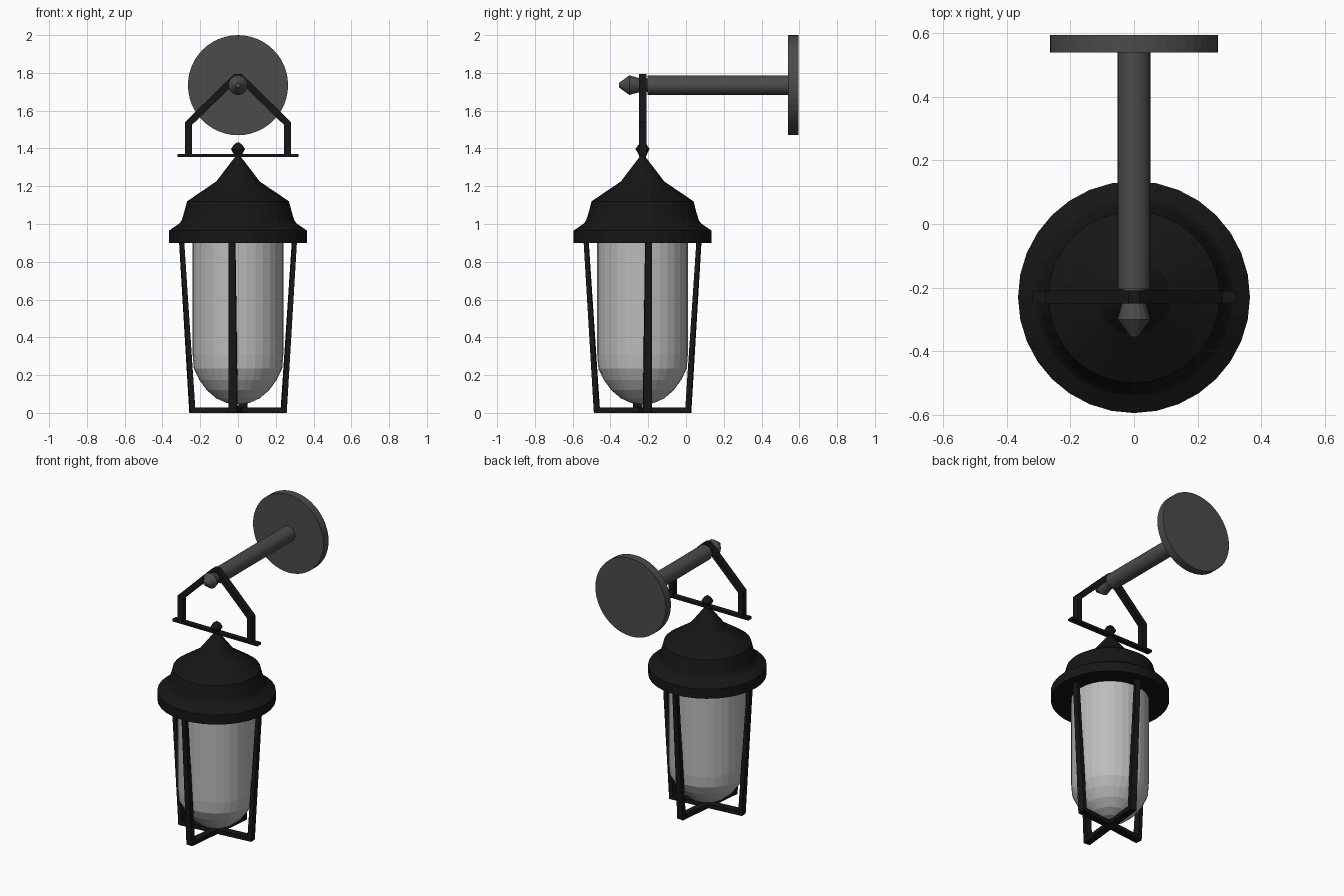
import bpy, bmesh, math
from mathutils import Vector, Matrix

if "Cube" in bpy.data.objects:
    bpy.data.objects.remove(bpy.data.objects["Cube"])

AXIS = Vector((0, -0.23, 0))   # vertical axis of the lantern
ARM_Z = 1.735


def material(name, v, a=1):
    m = bpy.data.materials.new(name)
    m.diffuse_color = (v, v, v, a)
    m.use_nodes = True
    m.node_tree.nodes["Principled BSDF"].inputs["Base Color"].default_value = m.diffuse_color
    return m


BLACK = material("black_iron", 0.008)
GREY = material("grey_iron", 0.07)
GLASS = material("glass", 0.5)


def finish(name, bm, mat):
    bmesh.ops.recalc_face_normals(bm, faces=bm.faces)
    me = bpy.data.meshes.new(name)
    bm.to_mesh(me)
    bm.free()
    me.materials.append(mat)
    ob = bpy.data.objects.new(name, me)
    bpy.context.collection.objects.link(ob)
    return ob


def lathe(name, profile, sides, matrix, mat):
    """Turn an (r, z) profile round z; the ends are capped."""
    bm = bmesh.new()
    rings = [[bm.verts.new((r * math.cos(2 * math.pi * i / sides),
                            r * math.sin(2 * math.pi * i / sides), z))
              for i in range(sides)] for r, z in profile]
    for a, b in zip(rings, rings[1:]):
        for i in range(sides):
            j = (i + 1) % sides
            bm.faces.new((a[i], a[j], b[j], b[i]))
    bm.faces.new(rings[0])
    bm.faces.new(rings[-1])
    bm.transform(matrix)
    return finish(name, bm, mat)


def strap(name, outer, inner, w, matrix, mat, closed=False):
    """Flat bar: matching outer/inner (x, z) outlines, w = half widths in y."""
    bm = bmesh.new()
    secs = [[bm.verts.new((p[0], s * h, p[1])) for p, s in
             ((o, -1), (o, 1), (i, 1), (i, -1))] for o, i, h in zip(outer, inner, w)]
    for a, b in zip(secs, secs[1:]):
        for k in range(4):
            bm.faces.new((a[k], a[(k + 1) % 4], b[(k + 1) % 4], b[k]))
    bm.faces.new(secs[0])
    bm.faces.new(secs[-1])
    bm.transform(matrix)
    return finish(name, bm, mat)


def mirrored(half):
    return half + [(-x, z) for x, z in reversed(half)]


at_axis = Matrix.Translation(AXIS)
along_y = Matrix.Translation((0, 0, ARM_Z)) @ Matrix.Rotation(-math.pi / 2, 4, 'X')

# Wall plate, arm and pointed arm tip
lathe("wall_plate", [(0.265, 0.54), (0.265, 0.595)], 48, along_y, GREY)
arm = lathe("arm", [(0.052, -0.205), (0.052, 0.55)], 24, along_y, GREY)
lathe("arm_tip", [(0.012, -0.355), (0.052, -0.30), (0.036, -0.243), (0.036, -0.20)],
      16, along_y, GREY)

# Bent hanger strap over the arm, with its flat base bar
outer = mirrored([(-0.28, 1.36), (-0.28, 1.54), (-0.045, 1.77), (-0.018, 1.795)])
inner = mirrored([(-0.243, 1.36), (-0.243, 1.525), (-0.035, 1.728), (-0.012, 1.752)])
strap("hanger", outer, inner, [0.02] * 8, at_axis, BLACK)
strap("hanger_base", [(-0.32, 1.37), (0.32, 1.37)], [(-0.32, 1.354), (0.32, 1.354)],
      [0.019] * 2, at_axis, BLACK)

# Cap and finial
lathe("cap", [(0.365, 0.90), (0.365, 0.965), (0.31, 1.003), (0.298, 1.02), (0.284, 1.065),
              (0.27, 1.12), (0.115, 1.225), (0.012, 1.36)], 32, at_axis, BLACK)
lathe("cap_finial", [(0.012, 1.35), (0.037, 1.397), (0.022, 1.42), (0.005, 1.432)],
      12, at_axis, BLACK)

# Glass jar with a rounded bottom
lathe("glass", [(0.24, 0.905), (0.24, 0.31), (0.234, 0.235), (0.205, 0.175), (0.165, 0.12),
                (0.115, 0.077), (0.06, 0.052), (0.01, 0.046)], 32, at_axis, GLASS)

# Cage: two U-shaped straps crossing under the glass
cage_out = mirrored([(-0.312, 0.91), (-0.257, 0.005)])
cage_in = mirrored([(-0.288, 0.91), (-0.230, 0.034)])
for name, deg in (("cage_strap_side", 6), ("cage_strap_front", 84)):
    # small lift keeps the crossing faces from coinciding
    turn = at_axis @ Matrix.Translation((0, 0, -0.005)) @ Matrix.Rotation(math.radians(deg), 4, 'Z')
    strap(name, cage_out, cage_in, [0.017, 0.023, 0.023, 0.017], turn, BLACK)

# Smooth only the round arm
bpy.ops.object.select_all(action='DESELECT')
arm.select_set(True)
bpy.context.view_layer.objects.active = arm
bpy.ops.object.shade_smooth_by_angle(angle=math.radians(30))
